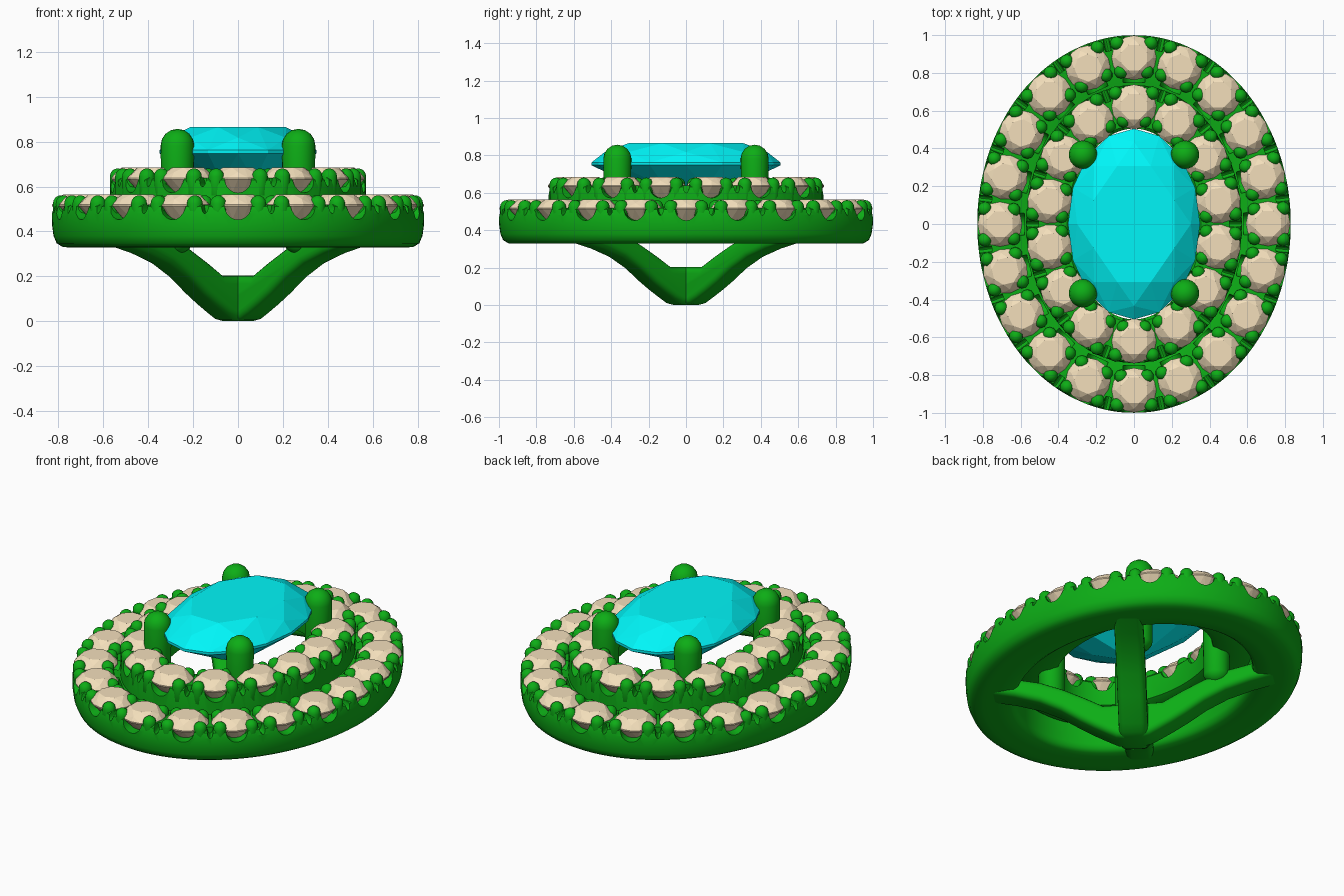
import bpy, bmesh
from math import sin, cos, pi, hypot, radians, atan2
from mathutils import Matrix, Vector

if "Cube" in bpy.data.objects:
    bpy.data.objects.remove(bpy.data.objects["Cube"])


def material(name, col):
    m = bpy.data.materials.new(name)
    m.diffuse_color = (*col, 1)
    m.use_nodes = True
    m.node_tree.nodes["Principled BSDF"].inputs["Base Color"].default_value = m.diffuse_color
    return m


METAL = material("green_metal", (0.004, 0.42, 0.008))
STONE = material("cream_stone", (0.90, 0.74, 0.50))
CENTRE = material("cyan_stone", (0.0, 0.92, 0.94))


def make(name, bm, mat, smooth=True):
    bmesh.ops.recalc_face_normals(bm, faces=bm.faces)
    me = bpy.data.meshes.new(name)
    bm.to_mesh(me)
    bm.free()
    ob = bpy.data.objects.new(name, me)
    bpy.context.collection.objects.link(ob)
    me.materials.append(mat)
    if smooth:
        smooth_it(ob)
    return ob


def smooth_it(ob):
    bpy.ops.object.select_all(action='DESELECT')
    bpy.context.view_layer.objects.active = ob
    ob.select_set(True)
    bpy.ops.object.shade_smooth_by_angle(angle=radians(40))


def spaced(a, b, n):
    """n points equally spaced along an ellipse: (position, outward normal)."""
    steps = 4000
    P = [(a * cos(pi / 2 + 2 * pi * i / steps), b * sin(pi / 2 + 2 * pi * i / steps))
         for i in range(steps + 1)]
    L = [0]
    for p, q in zip(P, P[1:]):
        L.append(L[-1] + hypot(q[0] - p[0], q[1] - p[1]))
    out, j = [], 0
    for k in range(n):
        while L[j] < L[-1] * k / n:
            j += 1
        x, y = P[j]
        out.append((Vector((x, y, 0)), Vector((x / a**2, y / b**2, 0)).normalized()))
    return out


def add_gem(bm, loc, rx, ry, crown, depth, table, rot=0):
    """Brilliant cut as the convex hull of its facet corners."""
    tmp = bmesh.new()

    def ring(n, r, z, off=0):
        for i in range(n):
            t = 2 * pi * (i + off) / n
            tmp.verts.new((rx * r * cos(t), ry * r * sin(t), z))
    ring(8, table, crown, 0.5)
    ring(8, (1 + table) / 2 + .03, crown * .55)
    ring(16, 1, .02 * crown)
    ring(16, 1, -.12 * crown)
    ring(8, .55, -depth * .52, 0.5)
    tmp.verts.new((0, 0, -depth))
    bmesh.ops.convex_hull(tmp, input=tmp.verts)
    bmesh.ops.dissolve_limit(tmp, angle_limit=.01, verts=tmp.verts, edges=tmp.edges)
    tmp.transform(Matrix.Translation(loc) @ Matrix.Rotation(rot, 4, 'Z'))
    me = bpy.data.meshes.new("tmp")
    tmp.to_mesh(me)
    tmp.free()
    bm.from_mesh(me)
    bpy.data.meshes.remove(me)


def add_capsule(bm, x, y, z0, z1, r, seg=10):
    vs = bmesh.ops.create_uvsphere(bm, u_segments=seg, v_segments=8, radius=r)['verts']
    for v in vs:
        v.co += Vector((x, y, z1 - r if v.co.z > -1e-4 else z0 + r))


def add_rod(bm, p, q, r, sz=1):
    """Horizontal cylinder from p to q, stretched in z."""
    d = q - p
    m = (Matrix.Translation((p + q) / 2) @ Matrix.Scale(sz, 4, (0, 0, 1))
         @ d.to_track_quat('Z', 'Y').to_matrix().to_4x4())
    bmesh.ops.create_cone(bm, cap_ends=True, segments=20, radius1=r, radius2=r,
                          depth=d.length, matrix=m)


def cut(ob, cutter):
    cutter.hide_render = True
    mod = ob.modifiers.new("cut", 'BOOLEAN')
    mod.operation, mod.solver, mod.object = 'DIFFERENCE', 'EXACT', cutter
    bpy.context.view_layer.objects.active = ob
    bpy.ops.object.modifier_apply(modifier=mod.name)
    bpy.data.objects.remove(cutter)


def halo(name, a, b, n, girdle, profile):
    # swept oval band
    bm = bmesh.new()
    rows = []
    for p, nrm in spaced(a, b, 144):
        rows.append([bm.verts.new(p + nrm * o + Vector((0, 0, z))) for o, z in profile])
    for r, s in zip(rows, rows[1:] + rows[:1]):
        for k in range(len(profile)):
            l = (k + 1) % len(profile)
            bm.faces.new((r[k], r[l], s[l], s[k]))
    band = make(name + "_band", bm, METAL, False)

    seats, slots, stones, prongs = (bmesh.new() for _ in range(4))
    Z = Vector((0, 0, 1))
    for i, (p, nrm) in enumerate(spaced(a, b, 2 * n)):
        tan = Z.cross(nrm)
        c = p + Z * girdle
        if i % 2 == 0:      # stone, its seat and the scallop below it
            add_gem(stones, c, .118, .118, .047, .125, .62, atan2(nrm.y, nrm.x))
            bmesh.ops.create_cone(seats, cap_ends=True, segments=24, radius1=.01,
                                  radius2=.115, depth=.14,
                                  matrix=Matrix.Translation(c - Z * .062))
            add_rod(slots, c - nrm * .13, c + nrm * .22, .06, 1.1)
        else:               # gap: split notch and four bead prongs
            add_rod(slots, c + nrm * .05, c + nrm * .2, .016, 2.4)
            for o, w in ((.081, .053), (-.07, .042)):
                for s in (-1, 1):
                    q = p + nrm * o + tan * s * w
                    add_capsule(prongs, q.x, q.y, girdle - .1, girdle + .043, .037)
    cut(band, make("seat_cutter", seats, METAL, False))
    cut(band, make("slot_cutter", slots, METAL, False))
    smooth_it(band)
    make(name + "_stones", stones, STONE, False)
    make(name + "_bead_prongs", prongs, METAL)


# two tiers of small stones
halo("outer_halo", .71, .88, 20, .518,
     [(.095, .52), (.112, .51), (.12, .48), (.119, .43), (.112, .38), (.098, .347),
      (.07, .33), (.02, .328), (-.05, .328), (-.12, .33), (-.142, .345), (-.15, .37),
      (-.15, .50), (-.10, .51)])
halo("inner_halo", .455, .62, 14, .638,
     [(.095, .64), (.11, .63), (.116, .60), (.116, .49), (.09, .47), (-.06, .47),
      (-.105, .49), (-.115, .54), (-.115, .62), (-.10, .635)])

# large oval centre stone
bm = bmesh.new()
add_gem(bm, Vector((0, 0, .76)), .35, .505, .105, .26, .66)
make("centre_stone", bm, CENTRE, False)

# four claws standing on the cradle
bm = bmesh.new()
for sx in (-1, 1):
    for sy in (-1, 1):
        add_capsule(bm, sx * .27, sy * .367, .30, .857, .075, 24)
make("claws", bm, METAL)

# crossed diagonal cradle struts below
half = [(.05, .0), (.09, .008), (.14, .035), (.21, .075), (.285, .122), (.39, .195),
        (.505, .255), (.64, .30), (.80, .338), (.80, .42), (.66, .41), (.50, .372),
        (.375, .32), (.26, .26), (.16, .203)]
outline = half + [(-u, z) for u, z in reversed(half)]
for name, turn in (("cradle_strut_a", radians(47.5)), ("cradle_strut_b", radians(-47.5))):
    bm = bmesh.new()
    f = bm.faces.new([bm.verts.new((u, -.078, z)) for u, z in outline])
    ext = bmesh.ops.extrude_face_region(bm, geom=[f])['geom']
    bmesh.ops.translate(bm, vec=(0, .156, 0),
                        verts=[v for v in ext if isinstance(v, bmesh.types.BMVert)])
    bmesh.ops.recalc_face_normals(bm, faces=bm.faces)
    rim = [e for e in bm.edges if abs(e.verts[0].co.y - e.verts[1].co.y) < .01]
    bmesh.ops.bevel(bm, geom=rim, offset=.035, segments=4, profile=.5, affect='EDGES')
    bm.transform(Matrix.Rotation(turn, 4, 'Z'))
    make(name, bm, METAL)
